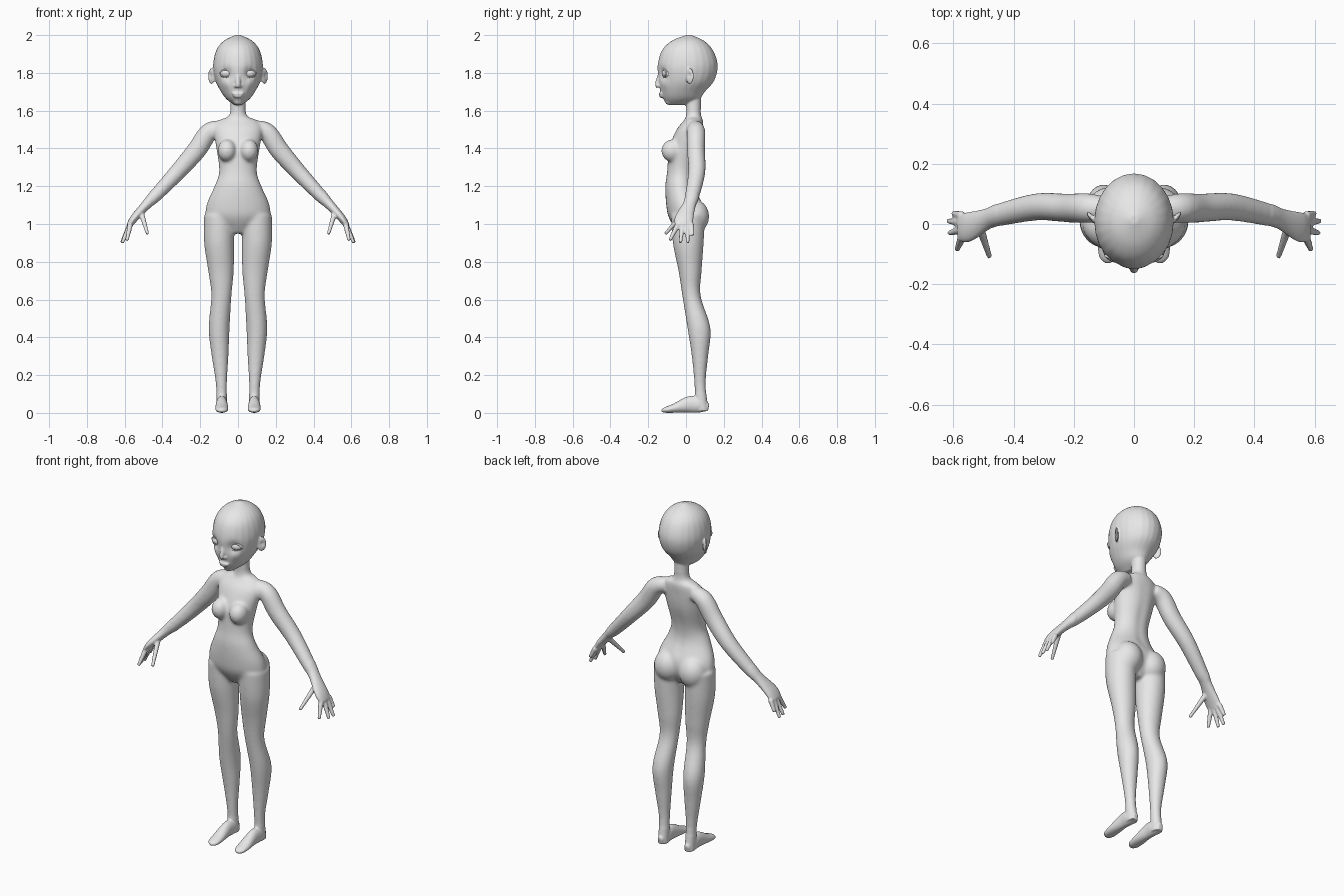
import bpy
import bmesh
import math
from mathutils import Matrix, Vector

cube = bpy.data.objects.get("Cube")
if cube:
    bpy.data.objects.remove(cube, do_unlink=True)

skin = bpy.data.materials.new("plain grey")
skin.use_nodes = True
skin.diffuse_color = (.8, .8, .8, 1)
skin.node_tree.nodes["Principled BSDF"].inputs["Base Color"].default_value = skin.diffuse_color

X_AXIS = Vector((1, 0, 0))
Y_AXIS = Vector((0, 1, 0))
Z_AXIS = Vector((0, 0, 1))
SIDES = {"left": 1, "right": -1}


def spline(points, steps=5):
    """Smooth Catmull-Rom interpolation of equal-length tuples."""
    padded = [points[0], *points, points[-1]]
    result = []
    for before, start, end, after in zip(padded, padded[1:], padded[2:], padded[3:]):
        for k in range(steps):
            t = k / steps
            result.append([
                b + t / 2 * (c - a + t * (2 * a - 5 * b + 4 * c - d + t * (3 * (b - c) + d - a)))
                for a, b, c, d in zip(before, start, end, after)])
    return result + [list(points[-1])]


def tube(bm, points, reference=X_AXIS, level=False, sides=24):
    """Loft ellipses (x, y, z, radius along reference, other radius) along a path."""
    path = spline(points)
    last = len(path) - 1
    loops = []
    for i, (x, y, z, wide, deep) in enumerate(path):
        ahead = Vector(path[min(i + 1, last)][:3])
        behind = Vector(path[max(i - 1, 0)][:3])
        tangent = Z_AXIS if level else (ahead - behind).normalized()
        across = (reference - tangent * reference.dot(tangent)).normalized()
        other = tangent.cross(across)
        loop = []
        for k in range(sides):
            angle = math.tau * k / sides
            offset = across * wide * math.cos(angle) + other * deep * math.sin(angle)
            loop.append(bm.verts.new(Vector((x, y, z)) + offset))
        loops.append(loop)
    for lower, upper in zip(loops, loops[1:]):
        for k in range(sides):
            bm.faces.new((lower[k - 1], lower[k], upper[k], upper[k - 1]))
    bm.faces.new(loops[0])
    bm.faces.new(loops[-1])


def stack(bm, rows, side=1):
    """Loft level sections (z, half width, front y, back y, optional centre x)."""
    tube(bm, [(side * sum(centre), (front + back) / 2, z, width, (back - front) / 2)
              for z, width, front, back, *centre in rows], level=True)


def ball(bm, centre, radii, turn=0):
    matrix = (Matrix.Translation(centre) @ Matrix.Rotation(turn, 4, "Z")
              @ Matrix.Diagonal((*radii, 1)))
    bmesh.ops.create_uvsphere(bm, u_segments=32, v_segments=20, radius=1, matrix=matrix)


def finish(bm, name):
    bmesh.ops.recalc_face_normals(bm, faces=bm.faces)
    mesh = bpy.data.meshes.new(name)
    bm.to_mesh(mesh)
    bm.free()
    mesh.materials.append(skin)
    mesh.polygons.foreach_set("use_smooth", [True] * len(mesh.polygons))
    obj = bpy.data.objects.new(name, mesh)
    bpy.context.scene.collection.objects.link(obj)
    return obj


bm = bmesh.new()

# Torso and neck
stack(bm, [
    (.95, .05, -.04, .05), (1.03, .16, -.09, .09), (1.1, .168, -.105, .09),
    (1.2, .125, -.11, .05), (1.28, .1, -.1, .05), (1.4, .115, -.09, .08),
    (1.5, .13, -.05, .09), (1.55, .1, -.01, .09), (1.58, .045, 0, .08), (1.7, .04, 0, .08)])

# Head
stack(bm, [
    (1.63, .02, -.09, 0), (1.66, .06, -.12, .07), (1.7, .09, -.135, .1),
    (1.76, .12, -.145, .15), (1.84, .132, -.15, .168), (1.92, .115, -.127, .143),
    (1.97, .075, -.075, .095), (2, .015, 0, .03)])

# Nose, lips and chin
tube(bm, [(0, -.14, 1.79, .01, .01), (0, -.152, 1.74, .013, .013), (0, -.145, 1.725, .01, .01)])
ball(bm, (0, -.133, 1.69), (.034, .012, .007))
ball(bm, (0, -.13, 1.676), (.027, .012, .008))
ball(bm, (0, -.09, 1.65), (.026, .022, .02))

for s in SIDES.values():
    # Nostril, ear, breast and buttock
    ball(bm, (s * .014, -.14, 1.73), (.009, .01, .008))
    ball(bm, (s * .14, .02, 1.783), (.009, .027, .044), -s * .7)
    ball(bm, (s * .058, -.073, 1.388), (.05, .058, .06))
    ball(bm, (s * .08, .045, 1.04), (.08, .078, .09))

    # Leg
    stack(bm, [
        (1.05, .08, -.08, .1, .1), (.9, .08, -.07, .094, .1), (.75, .068, -.04, .083, .09),
        (.62, .054, -.02, .078, .088), (.45, .056, .007, .13, .1), (.3, .045, .03, .118, .095),
        (.15, .03, .044, .105, .088), (.01, .028, .05, .12, .086)], s)

    # Foot
    tube(bm, [(s * .086, *section) for section in (
        (.12, .03, .015, .02), (.07, .04, .03, .04), (.02, .045, .03, .044),
        (-.06, .025, .035, .025), (-.11, .015, .03, .015), (-.13, .01, .01, .007))])

    # Arm and palm
    tube(bm, [(s * x, *section) for x, *section in (
        (.09, .05, 1.51, .04, .04), (.155, .053, 1.485, .05, .05), (.22, .053, 1.39, .048, .052),
        (.32, .057, 1.275, .046, .045), (.44, .032, 1.147, .039, .035),
        (.487, .017, 1.1, .035, .026), (.55, -.01, 1.03, .05, .021),
        (.577, -.01, .99, .046, .015))], reference=Y_AXIS)

    # Four fingers fanned along the palm edge, then the thumb
    tips = (.6, .036, .94), (.617, .01, .9), (.613, -.03, .9), (.588, -.086, .913)
    roots = [(.57, .028 - .023 * k, 1) for k in range(len(tips))]
    for root, tip in zip([*roots, (.512, -.01, 1.06)], [*tips, (.479, -.11, .947)]):
        tube(bm, [(s * x, y, z, radius, radius)
                  for (x, y, z), radius in ((root, .015), (tip, .009))], reference=Y_AXIS)

# Fuse all parts into one skin
rough = finish(bm, "rough_body")
fuse = rough.modifiers.new("fuse", "REMESH")
fuse.mode = "VOXEL"
fuse.voxel_size = .005
bpy.context.view_layer.update()
fused = bpy.data.meshes.new_from_object(rough.evaluated_get(bpy.context.evaluated_depsgraph_get()))
bpy.data.objects.remove(rough, do_unlink=True)
bm = bmesh.new()
bm.from_mesh(fused)
bpy.data.meshes.remove(fused)


def relax(times, keep):
    """Smooth the skin wherever the rule holds."""
    verts = [v for v in bm.verts if keep(v.co)]
    for _ in range(times):
        bmesh.ops.smooth_vert(bm, verts=verts, factor=.5, use_axis_x=True,
                              use_axis_y=True, use_axis_z=True)


def push(centre, radius, offset):
    """Move the skin near a point with a soft falloff."""
    centre, offset = Vector(centre), Vector(offset)
    for v in bm.verts:
        distance = (v.co - centre).length / radius
        if distance < 3:
            v.co += offset * math.exp(-distance * distance)


# Blend the joints, keeping hands, feet and face crisper
relax(22, lambda co: abs(co.x) < .46 and .1 < co.z < 1.61)
relax(3, lambda co: True)

# Eye sockets, ear hollows, cheeks and spine groove
for s in SIDES.values():
    push((s * .06, -.127, 1.795), .032, (0, .017, 0))
    push((s * .153, .012, 1.787), .014, (-s * .006, .004, 0))
    push((s * .062, -.11, 1.745), .03, (s * .002, -.005, 0))
for k in range(10):
    push((0, .06, 1.14 + .04 * k), .028, (0, -.004, 0))
relax(1, lambda co: co.z > 1.6)
finish(bm, "body")

# Eyeballs and eyelid rims
for side, s in SIDES.items():
    eye = bmesh.new()
    ball(eye, (s * .06, -.092, 1.797), (.038, .036, .027), s * .25)
    finish(eye, side + "_eye")
    lids = bmesh.new()
    for height, thick in ((.02, .0045), (-.02, .003)):
        arc = []
        for k in range(9):
            angle = math.pi * k / 8
            reach = .034 * math.cos(angle)
            rise = math.sin(angle)
            arc.append((s * (.06 + reach), -.113 + reach / 4 - .005 * rise,
                        1.797 + height * rise, thick, thick))
        tube(lids, arc, reference=Y_AXIS, sides=10)
    finish(lids, side + "_eyelids")
